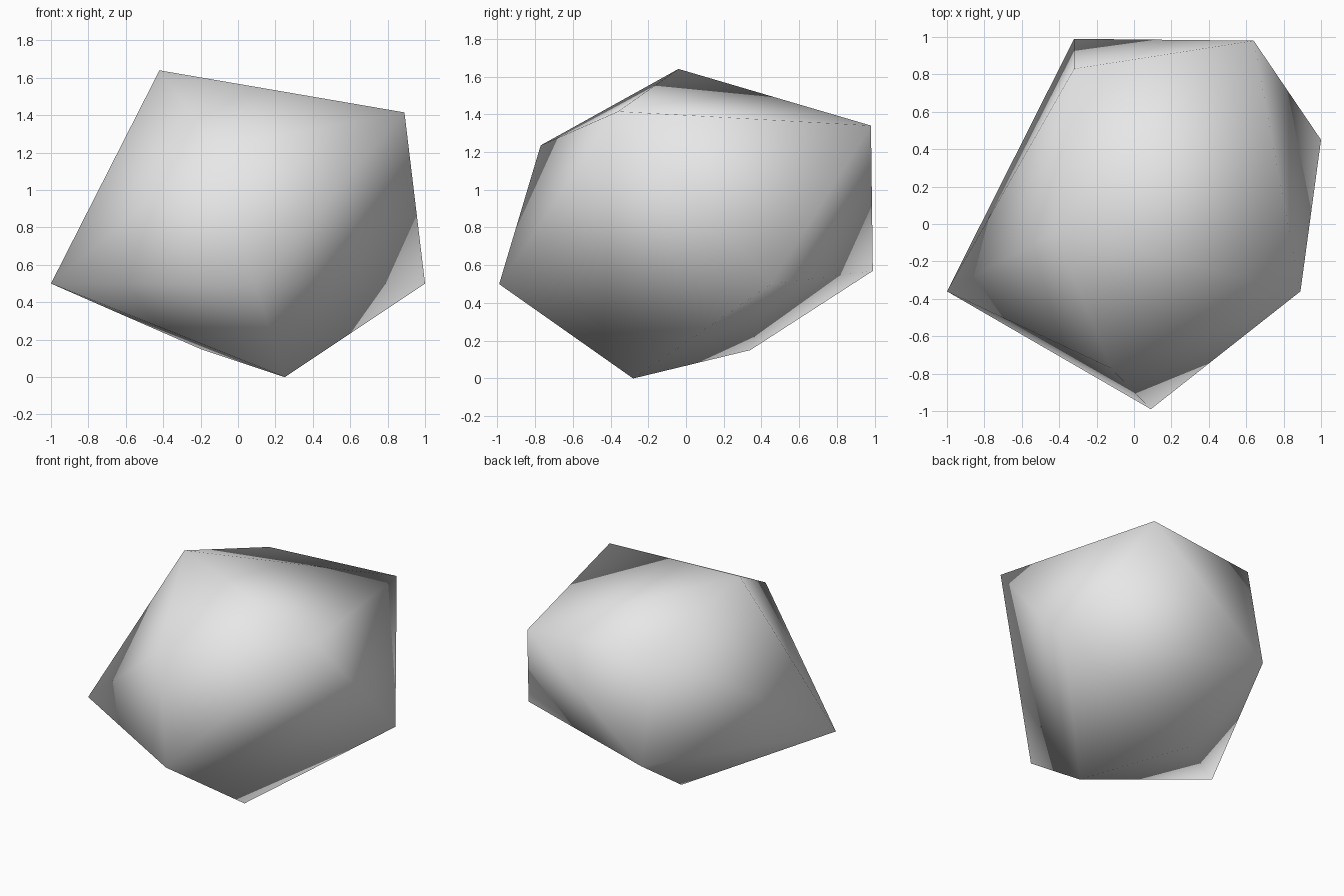
import bpy, bmesh

if "Cube" in bpy.data.objects:
    bpy.data.objects.remove(bpy.data.objects["Cube"])

# Plain grey stone
grey = bpy.data.materials.new("stone_grey")
grey.diffuse_color = (0.8, 0.8, 0.8, 1)
grey.use_nodes = True
grey.node_tree.nodes["Principled BSDF"].inputs["Base Color"].default_value = grey.diffuse_color

# Corner points of the faceted boulder, from the bottom up
CORNERS = [
    (0.25, -0.28, 0.0), (-0.20, 0.34, 0.15),
    (-1.0, -0.36, 0.50), (0.09, -0.99, 0.50), (1.0, 0.45, 0.50), (-0.32, 0.99, 0.57),
    (-0.125, -0.77, 1.235), (0.64, 0.98, 1.34), (-0.32, 0.83, 1.36), (0.89, -0.36, 1.415),
    (-0.42, -0.04, 1.64),
]

# Boulder: convex skin over the corners, smooth shaded
bm = bmesh.new()
for co in CORNERS:
    bm.verts.new(co)
bmesh.ops.convex_hull(bm, input=bm.verts[:])
bmesh.ops.recalc_face_normals(bm, faces=bm.faces[:])
for f in bm.faces:
    f.smooth = True
mesh = bpy.data.meshes.new("boulder")
bm.to_mesh(mesh)
bm.free()
mesh.materials.append(grey)
bpy.context.collection.objects.link(bpy.data.objects.new("boulder", mesh))
